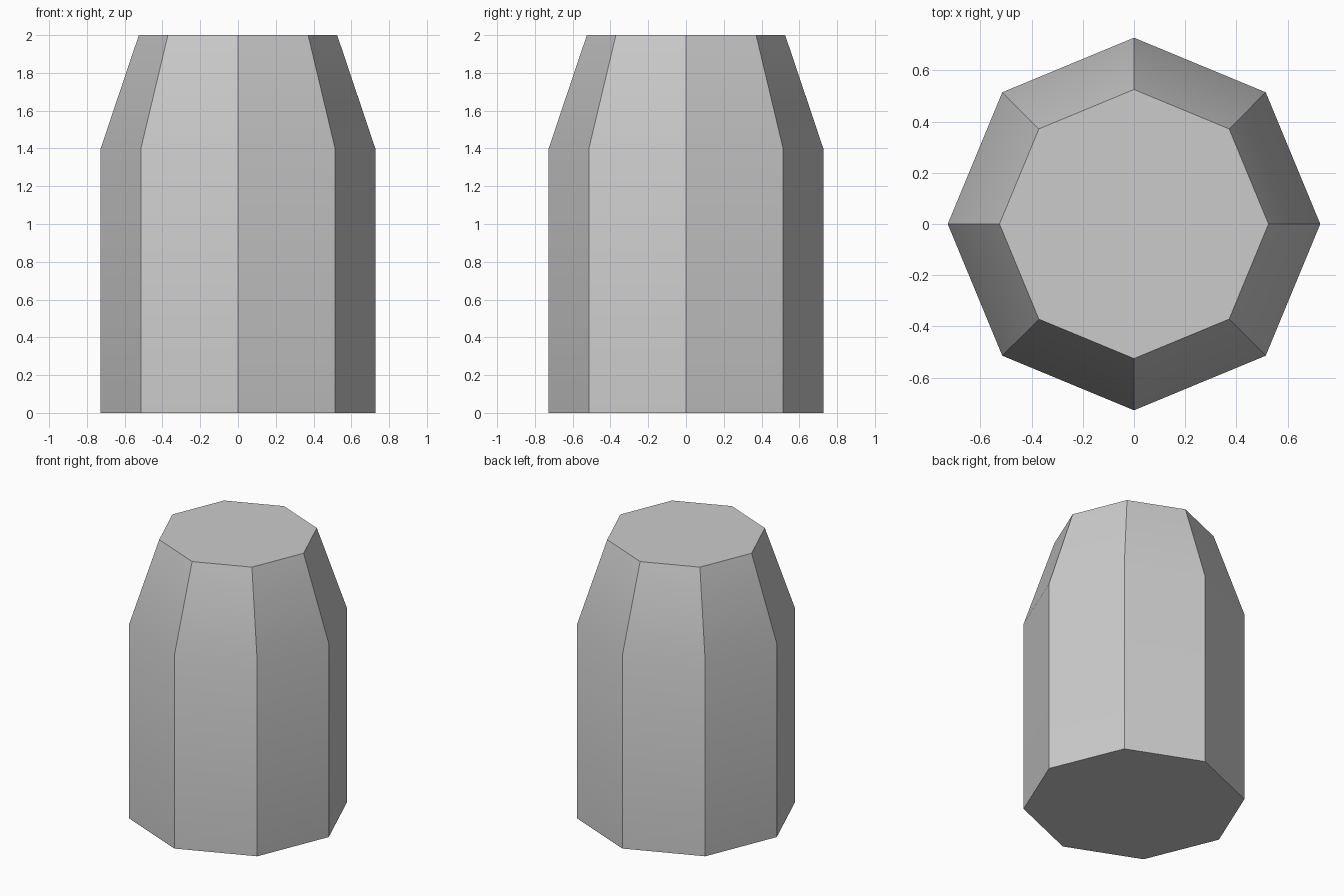
import bpy
import bmesh
from math import cos, sin, pi, radians

cube = bpy.data.objects.get("Cube")
if cube:
    bpy.data.objects.remove(cube, do_unlink=True)

SIDES = 8
PROFILE = [(0.727, 0.0), (0.727, 1.4), (0.525, 2.0)]  # radius, height

# Plain grey material
grey = bpy.data.materials.new("plain_grey")
grey.use_nodes = True
colour = (0.6, 0.6, 0.6, 1.0)
grey.diffuse_color = colour
grey.node_tree.nodes["Principled BSDF"].inputs["Base Color"].default_value = colour

# Eight-sided column with a tapered top, closed at both ends
bm = bmesh.new()
rings = []
for radius, height in PROFILE:
    angles = [2 * pi * i / SIDES for i in range(SIDES)]
    rings.append([bm.verts.new((radius * cos(a), radius * sin(a), height)) for a in angles])
for low, high in zip(rings, rings[1:]):
    for i in range(SIDES):
        j = (i + 1) % SIDES
        bm.faces.new((low[i], low[j], high[j], high[i]))
bm.faces.new(rings[0][::-1])
bm.faces.new(rings[-1])

mesh = bpy.data.meshes.new("tapered_column")
bm.to_mesh(mesh)
bm.free()
mesh.materials.append(grey)
column = bpy.data.objects.new("tapered_column", mesh)
bpy.context.collection.objects.link(column)

# Soft bend at the shoulder, crisp edges elsewhere
bpy.ops.object.select_all(action="DESELECT")
column.select_set(True)
bpy.context.view_layer.objects.active = column
bpy.ops.object.shade_smooth_by_angle(angle=radians(30))
